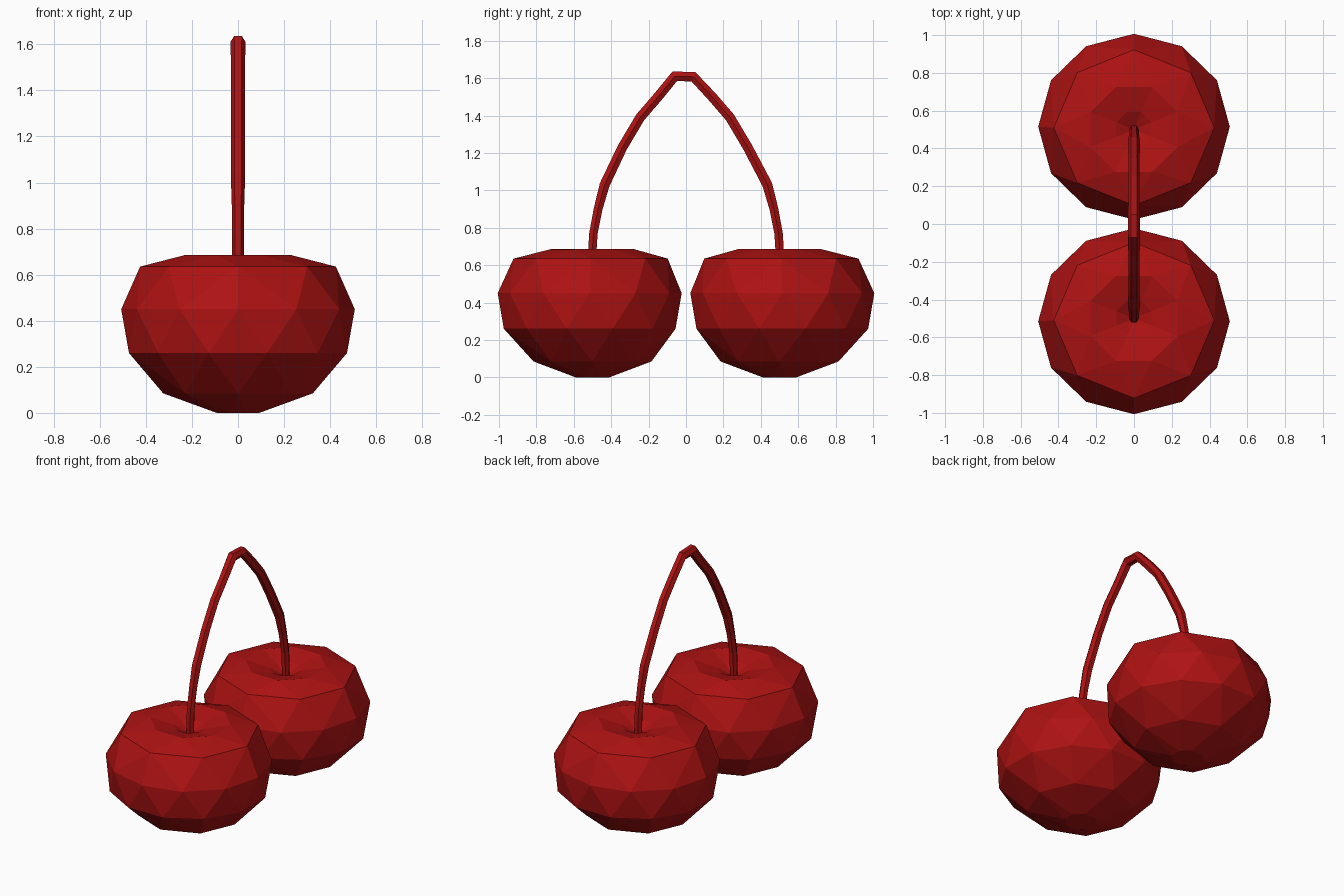
import bpy, bmesh
from math import cos, sin, pi

if "Cube" in bpy.data.objects:
    bpy.data.objects.remove(bpy.data.objects["Cube"])

red = bpy.data.materials.new("cherry_red")
red.diffuse_color = (0.42, 0.006, 0.006, 1)
red.use_nodes = True
red.node_tree.nodes["Principled BSDF"].inputs["Base Color"].default_value = red.diffuse_color


def ring(bm, r, z, n, phase, cy=0.0, sy=1.0):
    """Ring of vertices; phase is a fraction of one segment."""
    return [bm.verts.new((r * cos(2 * pi * (i + phase) / n),
                          cy + sy * r * sin(2 * pi * (i + phase) / n), z))
            for i in range(n)]


# Fruit: faceted hull of staggered rings, with a dimple sunk into the top
# radius, height, sides, phase, centre offset in y
RINGS = [(0.10, 0.0, 8, 0.5, 0.0), (0.325, 0.085, 8, 0, 0.0),
         (0.49, 0.26, 12, 0.5, 0.015), (0.507, 0.45, 12, 0, 0.015),
         (0.425, 0.635, 8, 0, 0.01), (0.25, 0.685, 8, 0.5, 0.0)]


def fruit(name, y, turn):
    bm = bmesh.new()
    for r, z, n, phase, cy in RINGS:
        top = ring(bm, r, z, n, phase, cy, 0.97)
    bmesh.ops.convex_hull(bm, input=bm.verts[:])
    bm.normal_update()
    caps = [f for f in bm.faces if all(v.co.z > 0.684 for v in f.verts)]
    bmesh.ops.delete(bm, geom=caps, context='FACES')
    inner = ring(bm, 0.10, 0.65, 8, 0.5)
    pit = bm.verts.new((0, 0, 0.60))
    for i in range(8):
        j = (i + 1) % 8
        bm.faces.new((top[i], top[j], inner[j], inner[i]))
        bm.faces.new((inner[i], inner[j], pit))
    bmesh.ops.recalc_face_normals(bm, faces=bm.faces[:])
    me = bpy.data.meshes.new(name)
    bm.to_mesh(me)
    bm.free()
    me.materials.append(red)
    ob = bpy.data.objects.new(name, me)
    ob.location.y = y
    ob.rotation_euler.z = turn
    bpy.context.collection.objects.link(ob)


fruit("back_fruit", 0.5, 0)
fruit("front_fruit", -0.5, pi)

# Stems: one six-sided tube running from fruit to fruit over the joint
# y, z, radius
half = [(0.50, 0.60, 0.025), (0.50, 0.69, 0.026), (0.495, 0.77, 0.026),
        (0.47, 0.90, 0.027), (0.435, 1.03, 0.031), (0.33, 1.23, 0.030),
        (0.235, 1.39, 0.030), (0.14, 1.50, 0.030)]
path = half + [(0.04, 1.607, 0.031), (-0.06, 1.61, 0.033)]
path += [(-y - 0.01 * (z > 1.1), z, r) for y, z, r in reversed(half)]

cu = bpy.data.curves.new("stems", 'CURVE')
cu.dimensions = '3D'
cu.bevel_depth = 1.0
cu.bevel_resolution = 1
cu.use_fill_caps = True
sp = cu.splines.new('POLY')
sp.points.add(len(path) - 1)
for p, (y, z, r) in zip(sp.points, path):
    p.co = (0, y, z, 1)
    p.radius = r
sp.use_smooth = False
cu.materials.append(red)
stems = bpy.data.objects.new("stems", cu)
bpy.context.collection.objects.link(stems)
bpy.context.view_layer.objects.active = stems
stems.select_set(True)
bpy.ops.object.convert(target='MESH')
for f in stems.data.polygons:
    f.use_smooth = False
